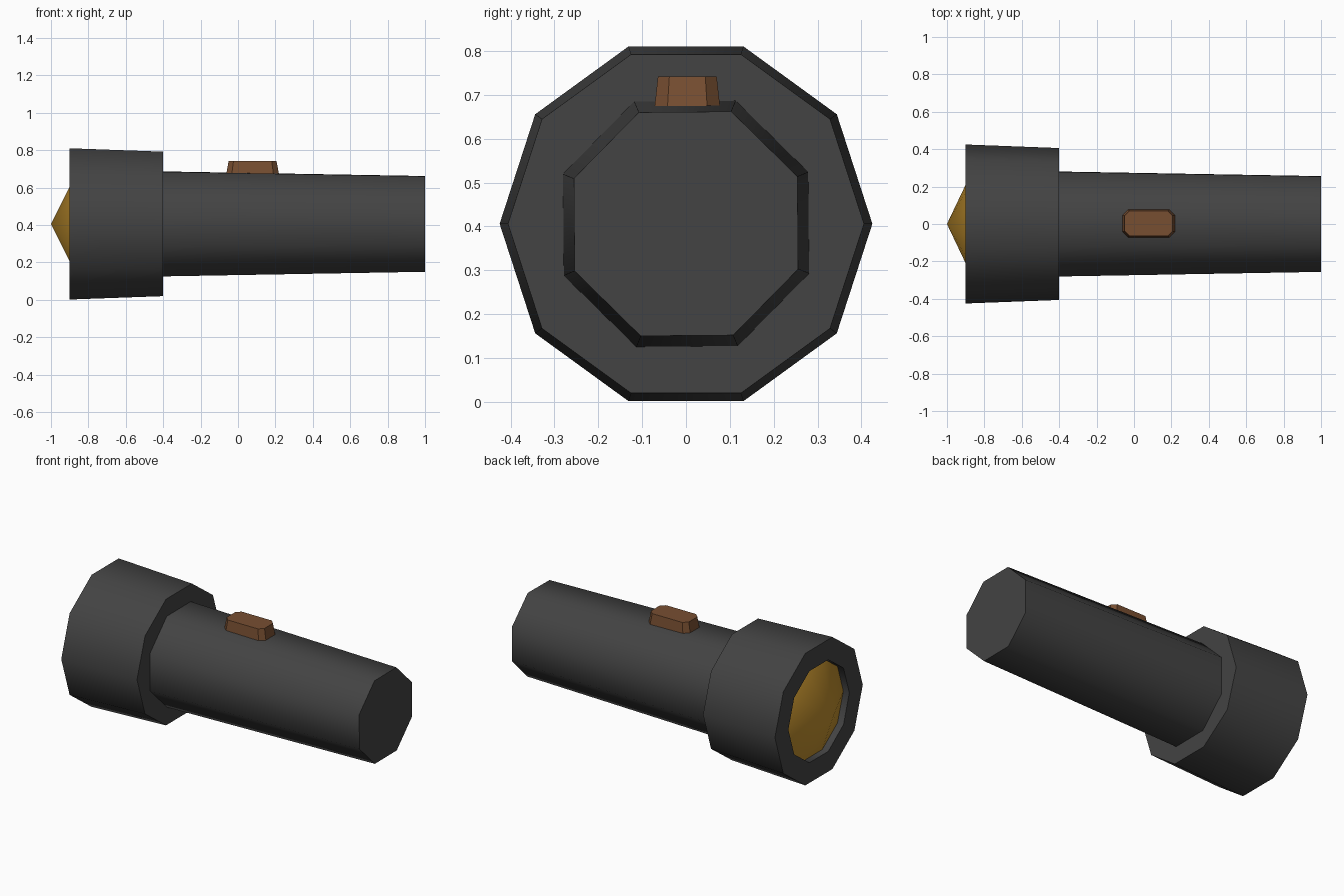
import bpy, bmesh, math

if "Cube" in bpy.data.objects:
    bpy.data.objects.remove(bpy.data.objects["Cube"])

AXIS_Z = 0.406


def material(name, rgb):
    m = bpy.data.materials.new(name)
    m.diffuse_color = (*rgb, 1)
    m.use_nodes = True
    m.node_tree.nodes["Principled BSDF"].inputs["Base Color"].default_value = m.diffuse_color
    return m


dark_grey = material("dark grey", (0.056, 0.056, 0.056))
amber = material("amber", (0.52, 0.27, 0.026))
brown = material("brown", (0.185, 0.077, 0.031))


def finish(name, bm, mat, smooth):
    bmesh.ops.recalc_face_normals(bm, faces=bm.faces)
    me = bpy.data.meshes.new(name)
    bm.to_mesh(me)
    bm.free()
    me.materials.append(mat)
    ob = bpy.data.objects.new(name, me)
    bpy.context.collection.objects.link(ob)
    if smooth:
        bpy.ops.object.select_all(action='DESELECT')
        ob.select_set(True)
        bpy.context.view_layer.objects.active = ob
        bpy.ops.object.shade_smooth_by_angle(angle=math.radians(50))
    return ob


def lathe(name, profile, sides, turn, mat):
    """Spin (x, radius) points about the long axis; radius 0 makes a point."""
    bm = bmesh.new()
    rings = []
    for x, r in profile:
        n = sides if r else 1
        angles = [turn + 2 * math.pi * i / sides for i in range(n)]
        rings.append([bm.verts.new((x, r * math.cos(a), AXIS_Z + r * math.sin(a)))
                      for a in angles])
    for a, b in zip(rings, rings[1:]):
        for i in range(sides):
            j = (i + 1) % sides
            if len(a) == 1:
                bm.faces.new((a[0], b[i], b[j]))
            else:
                bm.faces.new((a[i], a[j], b[j], b[i]))
    # flat caps on open ends
    for ring in (rings[0], rings[-1]):
        if len(ring) > 1:
            bm.faces.new(ring)
    return finish(name, bm, mat, True)


# Ten-sided head with a recessed front
lathe("head", [(-0.855, 0.295), (-0.9, 0.295), (-0.9, 0.425), (-0.4, 0.406)],
      10, 0, dark_grey)
# Eight-sided tapered handle
lathe("handle", [(-0.42, 0.303), (1.0, 0.276)], 8, math.radians(23), dark_grey)
# Pointed lens sitting in the recess
lathe("lens", [(-1.0, 0.0), (-0.86, 0.294)], 10, 0, amber)

# Switch: box outline with cut corners, narrowing upward
bm = bmesh.new()
loops = []
for z, hx, hy, c in ((0.66, 0.143, 0.076, 0.03), (0.742, 0.128, 0.067, 0.026)):
    pts = [(hx, hy - c), (hx - c, hy), (c - hx, hy), (-hx, hy - c),
           (-hx, c - hy), (c - hx, -hy), (hx - c, -hy), (hx, c - hy)]
    loops.append([bm.verts.new((0.078 + x, 0.003 + y, z)) for x, y in pts])
low, top = loops
for i in range(8):
    j = (i + 1) % 8
    bm.faces.new((low[i], low[j], top[j], top[i]))
bm.faces.new(low)
bm.faces.new(top)
finish("switch", bm, brown, False)
